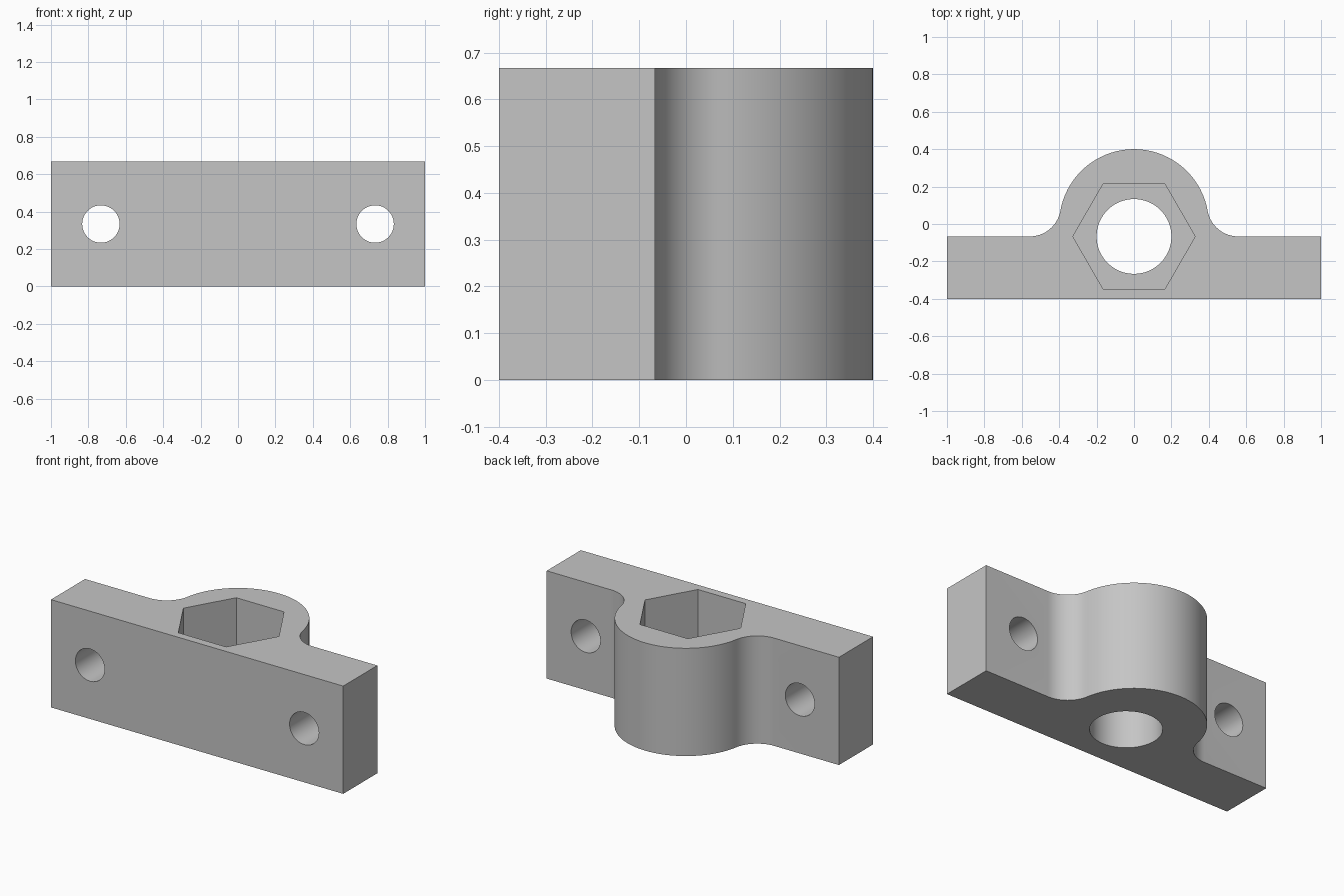
import bpy, bmesh
from math import pi, cos, sin, sqrt, atan2, radians
from mathutils import Matrix

cube = bpy.data.objects.get("Cube")
if cube:
    bpy.data.objects.remove(cube, do_unlink=True)

HEIGHT = 2 / 3
BACK = -1 / 15        # rear face of the flanges, also the bore centre line
BOSS_R = 0.4
FILLET_R = 1 / 6
NUT_DEPTH = 1 / 3

grey = bpy.data.materials.new("plain_grey")
grey.use_nodes = True
colour = (0.56, 0.56, 0.56, 1)
grey.diffuse_color = colour
grey.node_tree.nodes["Principled BSDF"].inputs["Base Color"].default_value = colour


def new_object(name, bm):
    bmesh.ops.recalc_face_normals(bm, faces=bm.faces)
    mesh = bpy.data.meshes.new(name)
    bm.to_mesh(mesh)
    bm.free()
    mesh.materials.append(grey)
    obj = bpy.data.objects.new(name, mesh)
    bpy.context.collection.objects.link(obj)
    return obj


def arc(cx, cy, r, start, end, steps):
    angles = [start + (end - start) * i / steps for i in range(steps + 1)]
    return [(cx + r * cos(a), cy + r * sin(a)) for a in angles]


def prism(name, sides, radius, depth, matrix):
    bm = bmesh.new()
    bmesh.ops.create_cone(bm, cap_ends=True, segments=sides, radius1=radius,
                          radius2=radius, depth=depth, matrix=matrix)
    obj = new_object(name, bm)
    obj.hide_render = True
    return obj


# Bracket outline: flange, concave fillet and half of the round boss, mirrored
fy = BACK + FILLET_R
fx = sqrt((BOSS_R + FILLET_R) ** 2 - fy ** 2)
touch = atan2(fy, fx)
half = [(1, -0.4), (1, BACK)]
half += arc(fx, fy, FILLET_R, -pi / 2, touch - pi, 16)
half += arc(0, 0, BOSS_R, touch, pi / 2, 32)[1:]
outline = half + [(-x, y) for x, y in reversed(half[:-1])]

bm = bmesh.new()
face = bm.faces.new([bm.verts.new((x, y, 0)) for x, y in outline])
extruded = bmesh.ops.extrude_face_region(bm, geom=[face])
top = [v for v in extruded["geom"] if isinstance(v, bmesh.types.BMVert)]
bmesh.ops.translate(bm, verts=top, vec=(0, 0, HEIGHT))
bracket = new_object("mounting_bracket", bm)

# Cutters: through bore, hexagonal nut pocket and two screw holes
cutters = [
    prism("bore_cutter", 64, 0.2, 2, Matrix.Translation((0, BACK, 0))),
    prism("nut_pocket_cutter", 6, 0.327, 2 * NUT_DEPTH,
          Matrix.Translation((0, BACK, HEIGHT)) @ Matrix.Rotation(pi / 2, 4, "Z")),
]
# Put hexagon corners on the left and right
hexagon = cutters[1].data
if max(v.co.x for v in hexagon.vertices) < 0.32:
    hexagon.transform(Matrix.Translation((0, BACK, 0)) @ Matrix.Rotation(pi / 2, 4, "Z")
                      @ Matrix.Translation((0, -BACK, 0)))
for side in (-1, 1):
    place = Matrix.Translation((side * 0.733, 0, HEIGHT / 2)) @ Matrix.Rotation(pi / 2, 4, "X")
    cutters.append(prism("screw_hole_cutter", 48, 0.1, 2, place))

bpy.context.view_layer.objects.active = bracket
for cutter in cutters:
    cut = bracket.modifiers.new(cutter.name, "BOOLEAN")
    cut.operation = "DIFFERENCE"
    cut.solver = "EXACT"
    cut.object = cutter
    bpy.ops.object.modifier_apply(modifier=cut.name)
    bpy.data.objects.remove(cutter, do_unlink=True)

# Smooth the curved walls, keep the edges crisp
bpy.ops.object.select_all(action="DESELECT")
bracket.select_set(True)
bpy.ops.object.shade_smooth_by_angle(angle=radians(30))
